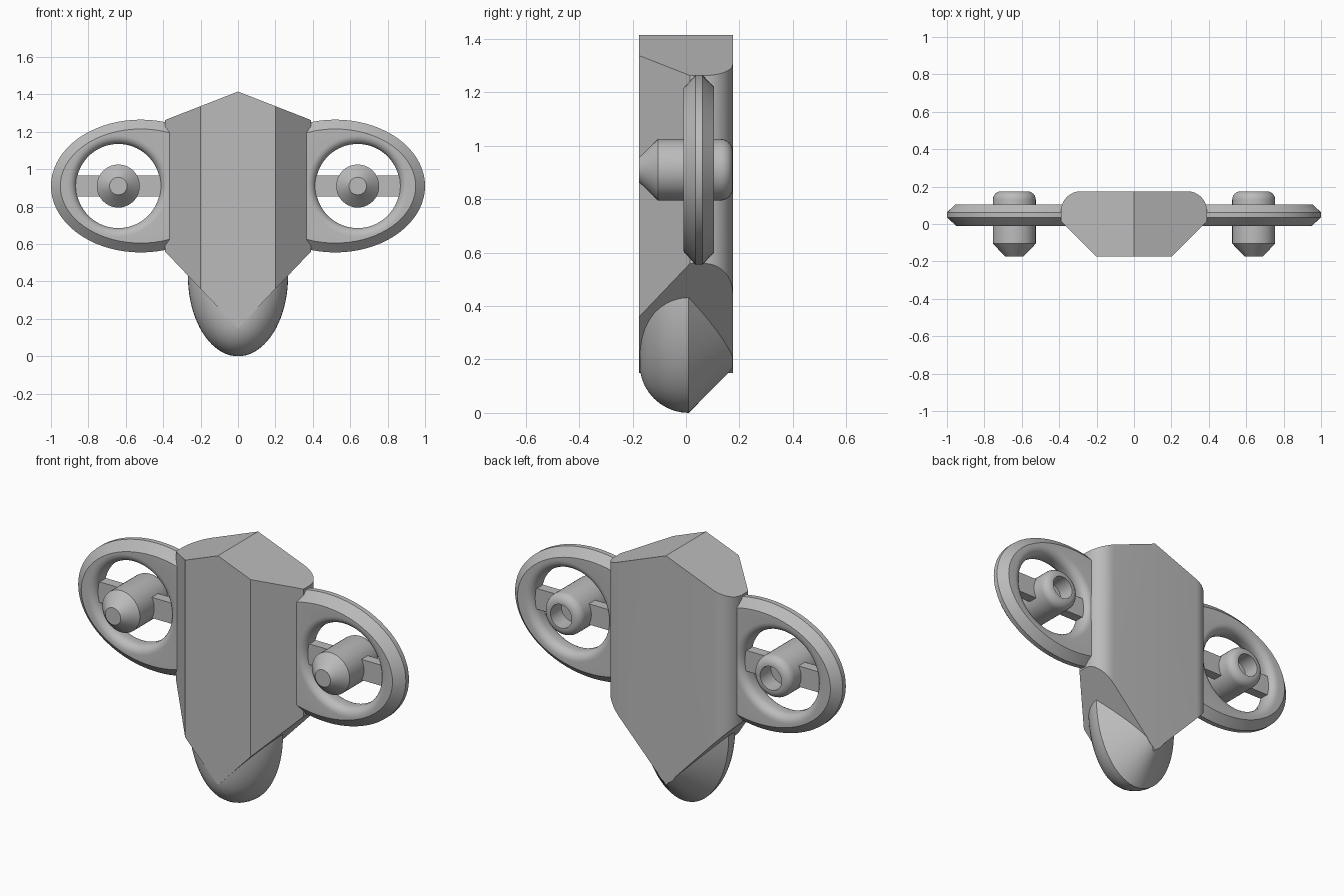
import bpy, bmesh
from math import sin, cos, pi

cube = bpy.data.objects.get("Cube")
if cube:
    bpy.data.objects.remove(cube, do_unlink=True)

GREY = (0.5, 0.5, 0.5, 1)
grey = bpy.data.materials.new("plain_grey")
grey.use_nodes = True
grey.diffuse_color = GREY
grey.node_tree.nodes["Principled BSDF"].inputs["Base Color"].default_value = GREY


def loft(name, rings, closed=False, caps=()):
    """Bridge equal rings of points; caps are lists of indices filled on both end rings."""
    bm = bmesh.new()
    loops = [[bm.verts.new(p) for p in ring] for ring in rings]
    pairs = list(zip(loops, loops[1:]))
    if closed:
        pairs.append((loops[-1], loops[0]))
    n = len(loops[0])
    for a, b in pairs:
        for i in range(n):
            j = (i + 1) % n
            bm.faces.new((a[i], a[j], b[j], b[i]))
    for cap in caps:
        for loop in (loops[0], loops[-1]):
            bm.faces.new([loop[i] for i in cap])
    bmesh.ops.recalc_face_normals(bm, faces=bm.faces)
    mesh = bpy.data.meshes.new(name)
    bm.to_mesh(mesh)
    bm.free()
    mesh.materials.append(grey)
    obj = bpy.data.objects.new(name, mesh)
    bpy.context.collection.objects.link(obj)
    bpy.ops.object.select_all(action='DESELECT')
    obj.select_set(True)
    bpy.context.view_layer.objects.active = obj
    bpy.ops.object.shade_smooth_by_angle(angle=pi / 6)
    return obj


def arc(cx, cy, r, start, end, steps=8):
    return [(cx + r * cos(start + (end - start) * i / steps),
             cy + r * sin(start + (end - start) * i / steps)) for i in range(steps + 1)]


def ellipse(cx, rx, rz, y, min_x=-9, n=72):
    return [(max(min_x, cx + rx * cos(2 * pi * i / n)), y, MID + rz * sin(2 * pi * i / n))
            for i in range(n)]


MID = 0.91      # height of the wing centres
HUB = 0.64      # sideways position of holes and pins
HALF = 0.175    # half of the depth

# Body: chamfered front, rounded back, gabled top and pointed bottom
half = [(0, -HALF), (0.2, -HALF), (0.39, 0.015)] + arc(0.285, 0.07, 0.105, 0, pi / 2) + [(0, HALF)]
profile = half + [(-x, y) for x, y in half[-2:0:-1]]
m, n = len(half), len(profile)
loft("body",
     [[(x, y, 0.15 + 1.05 * abs(x)) for x, y in profile],
      [(x, y, 1.415 - 0.39 * abs(x)) for x, y in profile]],
     caps=[list(range(m)), list(range(m - 1, n)) + [0]])


# Lower lobe: rounded front edge and chamfered back edge
def lobe_ring(y, inset):
    rx, rz = 0.268 - inset, 0.43 - inset
    bottom = [(rx * cos(a), y, 0.43 + rz * sin(a)) for a in (pi + pi * i / 40 for i in range(41))]
    return bottom + [(rx, y, 0.5), (-rx, y, 0.5)]


rings = [lobe_ring(y, 0.184 - x) for x, y in arc(0, 0.01, 0.184, -pi / 2, 0, 10)]
rings.append(lobe_ring(HALF - 0.001, 0.165))
loft("lower_lobe", rings, caps=[list(range(len(rings[0])))])

# Wing section: bevelled outer rim, then a rounded lip round the hole
rim = [(0.05, -0.01), (0, 0.035), (0, 0.062), (0.045, 0.105)]
lip = (arc(0.27, 0.06, 0.045, pi / 2, pi, 6) + arc(0.27, 0.035, 0.045, pi, 1.5 * pi, 6))
wing_rings = [ellipse(0.52, 0.48 - d, 0.355 - d, y, 0.3) for d, y in rim]
wing_rings += [ellipse(HUB, r, r, y) for r, y in lip]

# Pin section: cone tip, shaft, rounded back end with a blind socket
pin = [(0.001, -HALF), (0.047, -HALF), (0.115, -0.105)]
pin += arc(0.07, 0.13, 0.045, 0, pi / 2, 6) + [(0.065, HALF), (0.065, 0.08), (0.001, 0.08)]
pin_rings = [ellipse(HUB, r, r, y, n=40) for r, y in pin]

# Cross bar through the hole
bar_rings = [[(x, y, MID + z) for y, z in
              ((0.02, -0.057), (0.075, -0.057), (0.075, 0.057), (0.02, 0.057))]
             for x in (0.39, 0.89)]

for side, s in (("left", 1), ("right", -1)):
    def mirrored(rings):
        return [[(s * x, y, z) for x, y, z in ring] for ring in rings]
    loft(side + "_wing", mirrored(wing_rings), closed=True)
    loft(side + "_pin", mirrored(pin_rings), caps=[list(range(40))])
    loft(side + "_cross_bar", mirrored(bar_rings), caps=[list(range(4))])
